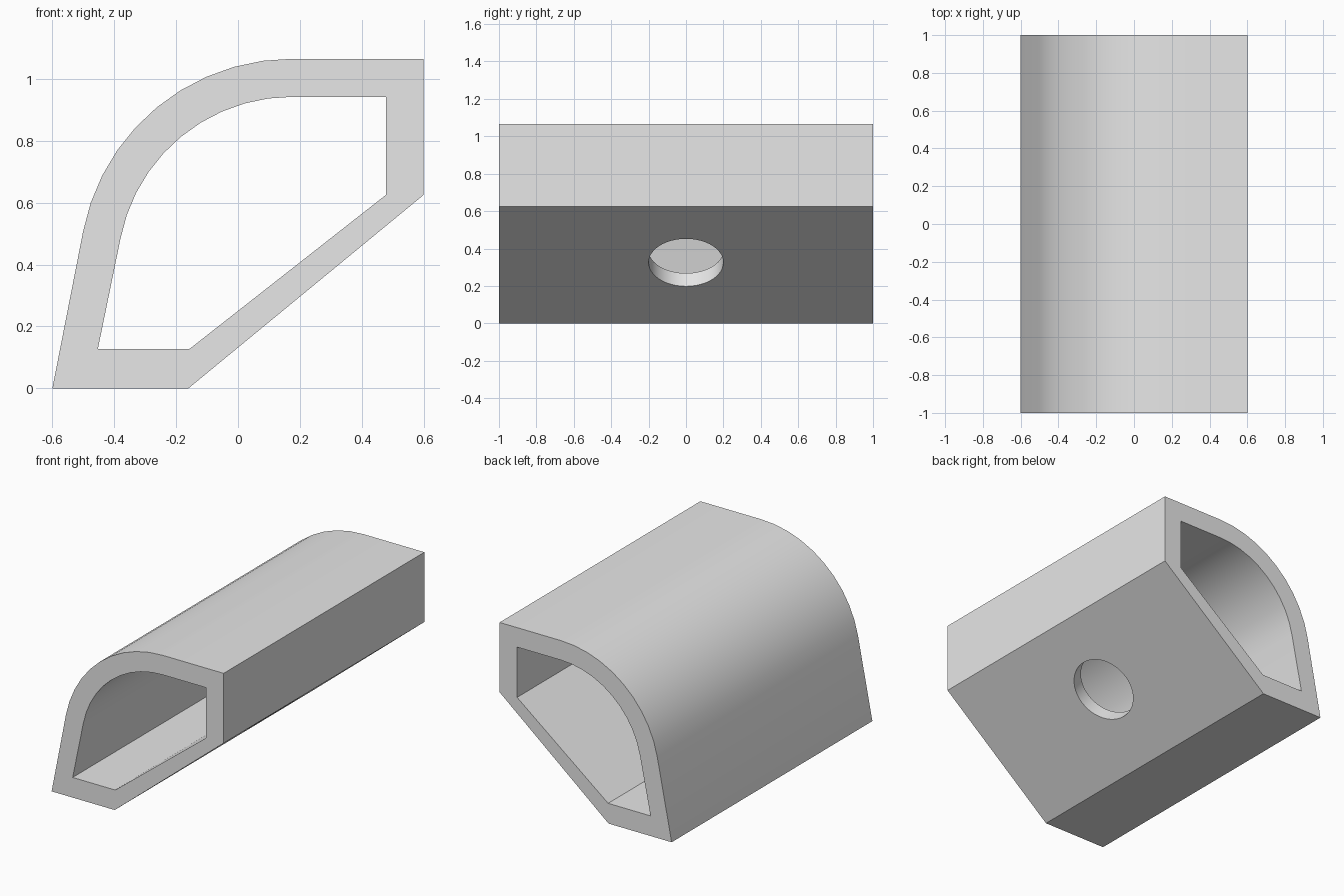
import bpy, bmesh
from math import cos, sin, radians, atan2
from mathutils import Vector

cube = bpy.data.objects.get("Cube")
if cube:
    bpy.data.objects.remove(cube, do_unlink=True)

grey = bpy.data.materials.new("plain_grey")
grey.use_nodes = True
colour = (0.8, 0.8, 0.8, 1)
grey.diffuse_color = colour
grey.node_tree.nodes["Principled BSDF"].inputs["Base Color"].default_value = colour

ARC_STEPS = 10
HALF_LENGTH = 1.0


def section(corners, centre, radius):
    """Straight corners followed by the rounded shoulder."""
    arc = [(centre[0] + radius * cos(a), centre[1] + radius * sin(a))
           for a in (radians(90 + 79 * i / ARC_STEPS) for i in range(ARC_STEPS + 1))]
    return corners + arc


# Outer and inner outlines share one shoulder centre
centre = (0.175, 0.377)
outer = section([(-0.6, 0), (-0.16, 0), (0.6, 0.625), (0.6, 1.065)], centre, 0.688)
inner = section([(-0.453, 0.127), (-0.157, 0.127), (0.478, 0.625), (0.478, 0.942)],
                centre, 0.565)

# Hollow tube: two outlines at each end, bridged with quads
bm = bmesh.new()
loops = [[bm.verts.new((x, y, z)) for x, z in outline]
         for outline, y in ((outer, -HALF_LENGTH), (outer, HALF_LENGTH),
                            (inner, HALF_LENGTH), (inner, -HALF_LENGTH))]
for a, b in zip(loops, loops[1:] + loops[:1]):
    for i in range(len(a)):
        j = (i + 1) % len(a)
        bm.faces.new((a[i], a[j], b[j], b[i]))
bmesh.ops.recalc_face_normals(bm, faces=bm.faces)
mesh = bpy.data.meshes.new("hollow_body")
bm.to_mesh(mesh)
bm.free()
mesh.materials.append(grey)
body = bpy.data.objects.new("hollow_body", mesh)
bpy.context.collection.objects.link(body)

# Round hole square through the sloping wall
slope = atan2(0.625, 0.76)
bpy.ops.mesh.primitive_cylinder_add(vertices=48, radius=0.2, depth=0.4,
                                    location=(0.235, 0, 0.325),
                                    rotation=Vector((0, -slope, 0)))
cutter = bpy.context.object
cutter.name = "hole_cutter"
cutter.hide_render = True
cutter.data.materials.append(grey)

bpy.ops.object.select_all(action='DESELECT')
body.select_set(True)
bpy.context.view_layer.objects.active = body
cut = body.modifiers.new("round_hole", 'BOOLEAN')
cut.operation = 'DIFFERENCE'
cut.solver = 'EXACT'
cut.object = cutter
bpy.ops.object.modifier_apply(modifier=cut.name)
bpy.data.objects.remove(cutter, do_unlink=True)

bpy.ops.object.shade_smooth_by_angle(angle=radians(30))
